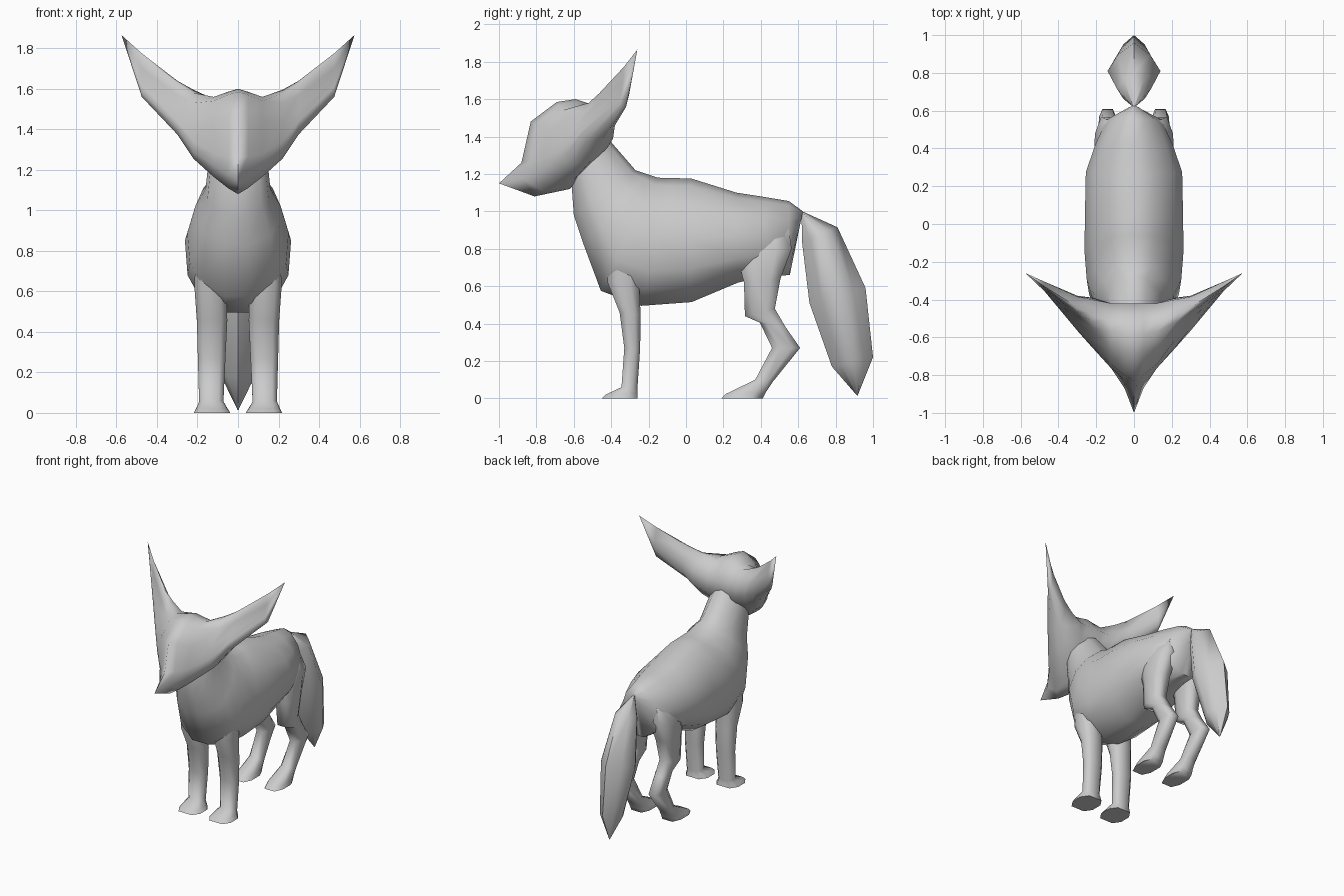
import bpy, bmesh, math
from mathutils import Vector

def loft(name, rings, angle=70):
    """Skin a list of equal-length point rings and cap both ends."""
    bm = bmesh.new()
    vr = [[bm.verts.new(p) for p in r] for r in rings]
    n = len(vr[0])
    for a, b in zip(vr, vr[1:]):
        for i in range(n):
            j = (i + 1) % n
            bm.faces.new((a[i], a[j], b[j], b[i]))
    bm.faces.new(vr[0])
    bm.faces.new(vr[-1])
    bmesh.ops.remove_doubles(bm, verts=bm.verts, dist=0.0005)
    bmesh.ops.recalc_face_normals(bm, faces=bm.faces)
    me = bpy.data.meshes.new(name)
    bm.to_mesh(me)
    bm.free()
    ob = bpy.data.objects.new(name, me)
    bpy.context.collection.objects.link(ob)
    bpy.ops.object.select_all(action='DESELECT')
    ob.select_set(True)
    bpy.context.view_layer.objects.active = ob
    bpy.ops.object.shade_smooth_by_angle(angle=math.radians(angle))
    return ob

def ring(y0, z0, y1, z1, w, prof, x=0):
    """Ring between two side-view points, half width w; prof = (width, position)."""
    pts = prof + [(-s, t) for s, t in prof[::-1] if s]
    return [Vector((x + s * w, y1 + (y0 - y1) * t, z1 + (z0 - z1) * t)) for s, t in pts]

LEG = [(.6, 1), (1, .72), (1, .28), (.6, 0)]
TAIL = [(0, 1), (.62, .78), (1, .5), (.62, .22), (0, 0)]
BODY = [(0, 1), (.42, .94), (.82, .75), (1, .52), (.95, .27), (.75, .13), (.26, 0), (0, 0)]

# Torso with neck: top point, bottom point, half width
torso = [(-.46, 1.42, -.6, 1.22, .12), (-.40, 1.37, -.61, 1.12, .145),
         (-.27, 1.22, -.60, .98, .16), (-.21, 1.2, -.55, .83, .21),
         (-.15, 1.18, -.455, .575, .25),
         (-.06, 1.178, -.24, .495, .262), (.03, 1.175, .03, .515, .26),
         (.27, 1.10, .28, .62, .255), (.42, 1.077, .42, .65, .205),
         (.55, 1.055, .555, .66, .145), (.625, 1.0, .60, .88, .03)]
loft("torso", [ring(*r, BODY) for r in torso])

# Tail
tail = [(.622, 1.0, .618, .995, .004), (.81, .915, .62, .84, .09), (.96, .59, .66, .51, .14),
        (1.0, .22, .78, .17, .09), (.918, .015, .912, .018, .003)]
loft("tail", [ring(*r, TAIL) for r in tail])

# Legs: front point, back point, half width, centre x
front = [(-.42, .80, -.22, .80, .07, .14), (-.42, .62, -.25, .62, .08, .135),
         (-.355, .46, -.243, .45, .075, .128), (-.33, .27, -.245, .27, .068, .13),
         (-.345, .06, -.26, .05, .06, .132), (-.43, .02, -.26, .03, .075, .13),
         (-.45, 0, -.26, 0, .09, .128)]
hind = [(.27, .95, .54, .97, .05, .08), (.27, .77, .565, .80, .075, .13),
        (.31, .62, .505, .64, .068, .14),
        (.315, .44, .475, .48, .055, .143), (.395, .405, .53, .385, .05, .14),
        (.46, .27, .61, .27, .045, .14), (.37, .10, .465, .09, .05, .132),
        (.215, .025, .425, .03, .065, .13), (.19, 0, .41, 0, .07, .13)]
for side, s in (("left", 1), ("right", -1)):
    for nm, data in (("front_leg", front), ("hind_leg", hind)):
        loft(f"{nm}_{side}", [ring(*r[:5], LEG, s * r[5]) for r in data])

# Head: side-view sections (y, z) running outward in x into the ears
head = [
    (0, [(-1, 1.15), (-.88, 1.26), (-.83, 1.48), (-.69, 1.585), (-.59, 1.6),
         (-.5, 1.57), (-.42, 1.46), (-.43, 1.34), (-.62, 1.12), (-.81, 1.08)]),
    (.05, [(-.87, 1.175), (-.83, 1.265), (-.80, 1.465), (-.68, 1.57), (-.58, 1.585),
           (-.5, 1.56), (-.42, 1.46), (-.43, 1.34), (-.61, 1.135), (-.77, 1.11)]),
    (.12, [(-.765, 1.22), (-.765, 1.28), (-.745, 1.44), (-.66, 1.54), (-.57, 1.56),
           (-.5, 1.55), (-.42, 1.46), (-.42, 1.34), (-.6, 1.17), (-.71, 1.165)]),
    (.22, [(-.655, 1.29), (-.65, 1.34), (-.61, 1.43), (-.55, 1.53), (-.52, 1.58),
           (-.47, 1.595), (-.40, 1.5), (-.39, 1.39), (-.51, 1.27), (-.6, 1.255)])]
# Ears taper to thin blades
head += [
    (.30, [(-.565, 1.41), (-.55, 1.44), (-.51, 1.50), (-.48, 1.57), (-.465, 1.63),
           (-.44, 1.64), (-.385, 1.56), (-.38, 1.46), (-.45, 1.385), (-.53, 1.375)]),
    (.475, [(-.355, 1.58), (-.35, 1.61), (-.345, 1.65), (-.34, 1.70), (-.335, 1.76),
            (-.33, 1.775), (-.305, 1.69), (-.305, 1.62), (-.32, 1.56), (-.345, 1.56)]),
    (.575, [(-.26, 1.865)] * 10)]
def section(s, x, pts):
    return [Vector((s * x, y, z)) for y, z in pts]
loft("head_and_ears", [section(-1, *h) for h in head[:0:-1]] + [section(1, *h) for h in head], 85)
